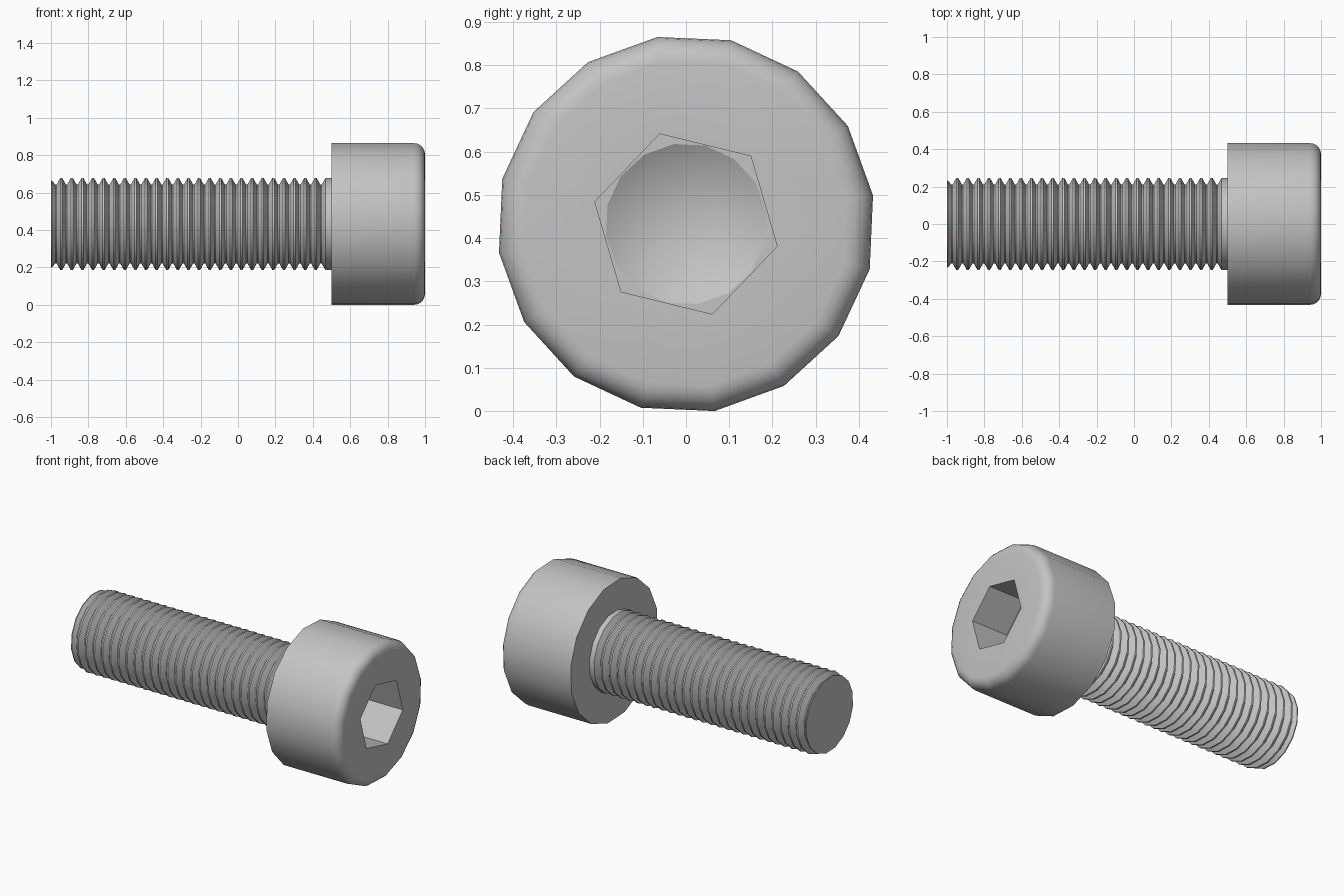
import bpy, bmesh, math
from mathutils import Vector

if "Cube" in bpy.data.objects:
    bpy.data.objects.remove(bpy.data.objects["Cube"], do_unlink=True)

SIDES = 16
TURN = math.radians(8.7)
HEAD_R = 0.4375
AXIS_Z = HEAD_R * math.cos(TURN)

steel = bpy.data.materials.new("steel grey")
steel.use_nodes = True
colour = (0.55, 0.55, 0.55, 1)
steel.diffuse_color = colour
steel.node_tree.nodes["Principled BSDF"].inputs["Base Color"].default_value = colour


def ring(bm, x, r, n=SIDES, turn=TURN):
    """Closed loop of n vertices around the screw axis."""
    verts = []
    for i in range(n):
        a = turn + math.tau * i / n
        verts.append(bm.verts.new((x, r * math.cos(a), AXIS_Z + r * math.sin(a))))
    edges = [bm.edges.new((verts[i], verts[(i + 1) % n])) for i in range(n)]
    return verts, edges


def skin(bm, a, b):
    n = len(a)
    for i in range(n):
        j = (i + 1) % n
        bm.faces.new((a[i], a[j], b[j], b[i]))


def lathe(bm, profile):
    rings = [ring(bm, x, r) for x, r in profile]
    for a, b in zip(rings, rings[1:]):
        skin(bm, a[0], b[0])
    return rings


def flat_ring(bm, outer, inner):
    bmesh.ops.triangle_fill(bm, edges=outer + inner, use_beauty=True,
                            normal=Vector((1, 0, 0)))


def finish(bm, name):
    bmesh.ops.recalc_face_normals(bm, faces=bm.faces)
    mesh = bpy.data.meshes.new(name)
    bm.to_mesh(mesh)
    bm.free()
    mesh.materials.append(steel)
    obj = bpy.data.objects.new(name, mesh)
    bpy.context.collection.objects.link(obj)
    bpy.ops.object.select_all(action='DESELECT')
    obj.select_set(True)
    bpy.context.view_layer.objects.active = obj
    bpy.ops.object.shade_smooth_by_angle(angle=math.radians(29))


# Cylindrical head with a rounded outer rim
bm = bmesh.new()
FILLET = 0.06
profile = [(0.5, HEAD_R)]
for i in range(6):
    a = math.pi / 2 * i / 5
    profile.append((1 - FILLET + FILLET * math.sin(a),
                    HEAD_R - FILLET + FILLET * math.cos(a)))
rings = lathe(bm, profile)
bm.faces.new(rings[0][0])

# Hexagonal socket ending in a drilled cone
HEX_TURN = math.radians(-13.7)
FLOOR = 0.75
mouth, mouth_edges = ring(bm, 1, 0.217, 6, HEX_TURN)
bottom, bottom_edges = ring(bm, FLOOR, 0.217, 6, HEX_TURN)
flat_ring(bm, rings[-1][1], mouth_edges)
skin(bm, mouth, bottom)
drill, drill_edges = ring(bm, FLOOR, 0.187)
flat_ring(bm, bottom_edges, drill_edges)
tip = bm.verts.new((FLOOR - 0.108, 0, AXIS_Z))
for i in range(SIDES):
    bm.faces.new((drill[i], drill[(i + 1) % SIDES], tip))
finish(bm, "socket_head")

# Threaded shank: repeated ridges, then a plain collar under the head
bm = bmesh.new()
CREST, ROOT, PITCH, RIDGES = 0.249, 0.213, 0.0567, 26
profile = [(-1, 0.235), (-0.994, 0.235)]
for i in range(RIDGES):
    x = -0.945 + PITCH * i
    profile += [(x - PITCH * 0.56, ROOT), (x - PITCH * 0.44, ROOT),
                (x - PITCH * 0.09, CREST), (x + PITCH * 0.09, CREST)]
profile.append((0.5, CREST))
rings = lathe(bm, profile)
bm.faces.new(rings[0][0])
bm.faces.new(rings[-1][0])
finish(bm, "threaded_shank")
